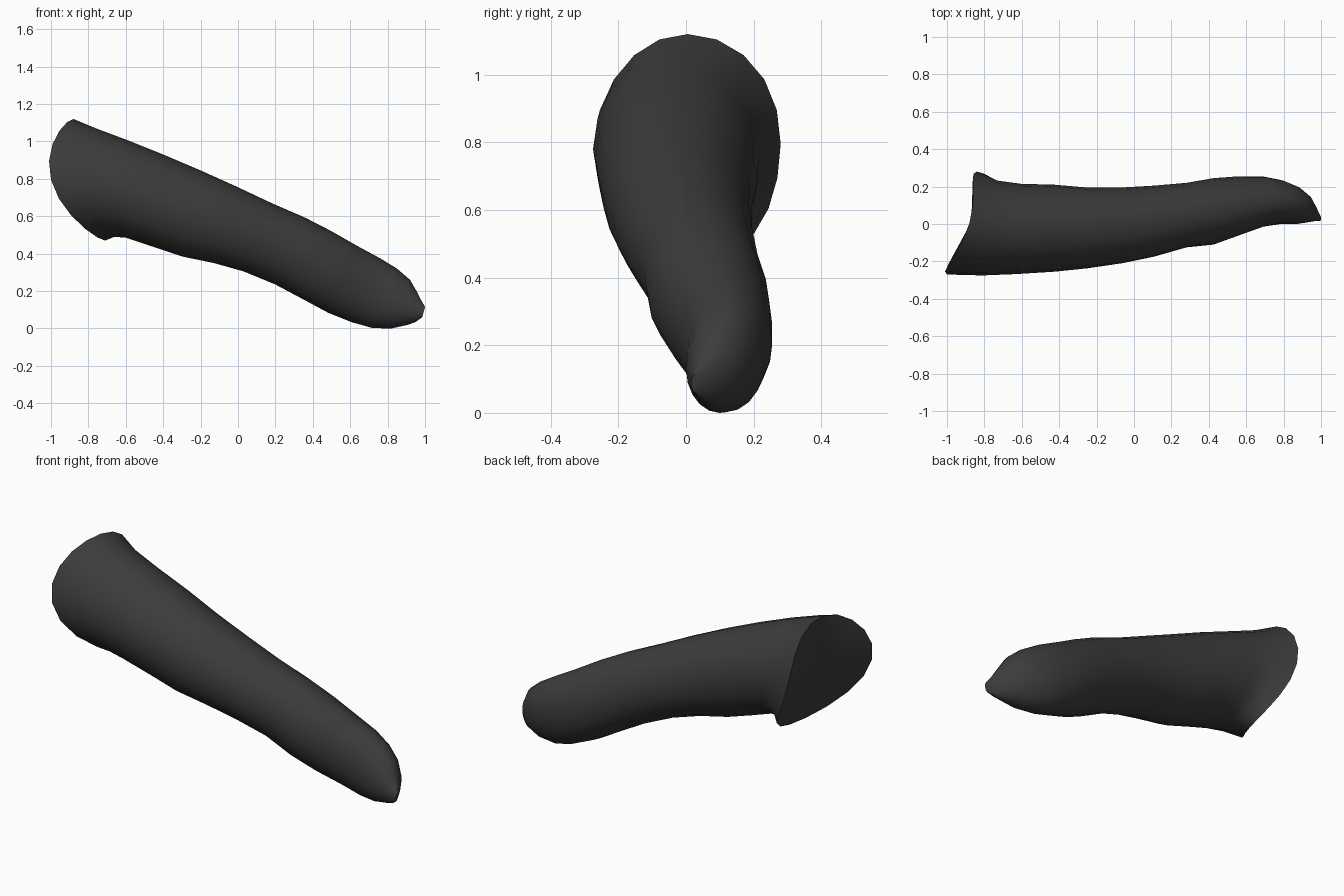
import bpy, bmesh
from math import sin, cos, tau

if "Cube" in bpy.data.objects:
    bpy.data.objects.remove(bpy.data.objects["Cube"])

SEGS = 20
# Each ring: top x, top z, bottom x, bottom z, front y, back y
RINGS = [
    (-.88, 1.12, -.71, .47, -.27, .28),
    (-.76, 1.07, -.66, .49, -.275, .232),
    (-.60, 1.01, -.60, .485, -.268, .215),
    (-.40, .93, -.45, .435, -.255, .21),
    (-.20, .845, -.30, .385, -.237, .195),
    (0, .755, -.13, .35, -.21, .195),
    (.18, .67, .03, .305, -.175, .205),
    (.36, .592, .20, .235, -.125, .22),
    (.50, .52, .35, .155, -.11, .245),
    (.64, .44, .48, .085, -.06, .255),
    (.76, .375, .61, .033, -.015, .255),
    (.85, .32, .72, .002, 0, .235),
    (.92, .26, .82, 0, 0, .2),
    (.96, .19, .91, .02, .01, .15),
    (.98, .15, .95, .035, .015, .1),
    (1, .115, .985, .06, .015, .045),
]
# The open end bows and skews away from a flat cut, fading along the sleeve
BOW = {0: (-.125, .08, .06), 1: (-.06, .04, .03), 2: (-.02, .015, 0)}

bm = bmesh.new()


def add_ring(i, tx, tz, bx, bz, y0, y1):
    bow, skew, lean = BOW.get(i, (0, 0, 0))
    ring = []
    for k in range(SEGS):
        c, s = cos(tau * k / SEGS), sin(tau * k / SEGS)
        x = (tx + bx) / 2 + (tx - bx) / 2 * c + bow * s * s + skew * s
        z = (tz + bz) / 2 + (tz - bz) / 2 * c
        y = (y0 + y1) / 2 + (y1 - y0) / 2 * s + lean * (1 - c) / 2 * (1 - s * s)
        ring.append(bm.verts.new((x, y, z)))
    return ring


# Lofted tapering sleeve
rings = [add_ring(i, *r) for i, r in enumerate(RINGS)]
for a, b in zip(rings, rings[1:]):
    for k in range(SEGS):
        n = (k + 1) % SEGS
        bm.faces.new((a[k], a[n], b[n], b[k]))

# Small blunt tip and the cut end
bm.faces.new(rings[-1])
centre = bm.verts.new((-.87, .01, .8))
for k in range(SEGS):
    bm.faces.new((rings[0][k], rings[0][(k + 1) % SEGS], centre))
bmesh.ops.recalc_face_normals(bm, faces=bm.faces)

mesh = bpy.data.meshes.new("sleeve")
bm.to_mesh(mesh)
bm.free()
sleeve = bpy.data.objects.new("sleeve", mesh)
bpy.context.collection.objects.link(sleeve)

# Dark cloth colour
mat = bpy.data.materials.new("dark_cloth")
mat.diffuse_color = (.045, .045, .045, 1)
mat.use_nodes = True
mat.node_tree.nodes["Principled BSDF"].inputs["Base Color"].default_value = mat.diffuse_color
mesh.materials.append(mat)

bpy.context.view_layer.objects.active = sleeve
sleeve.select_set(True)
bpy.ops.object.shade_smooth_by_angle(angle=.8)
